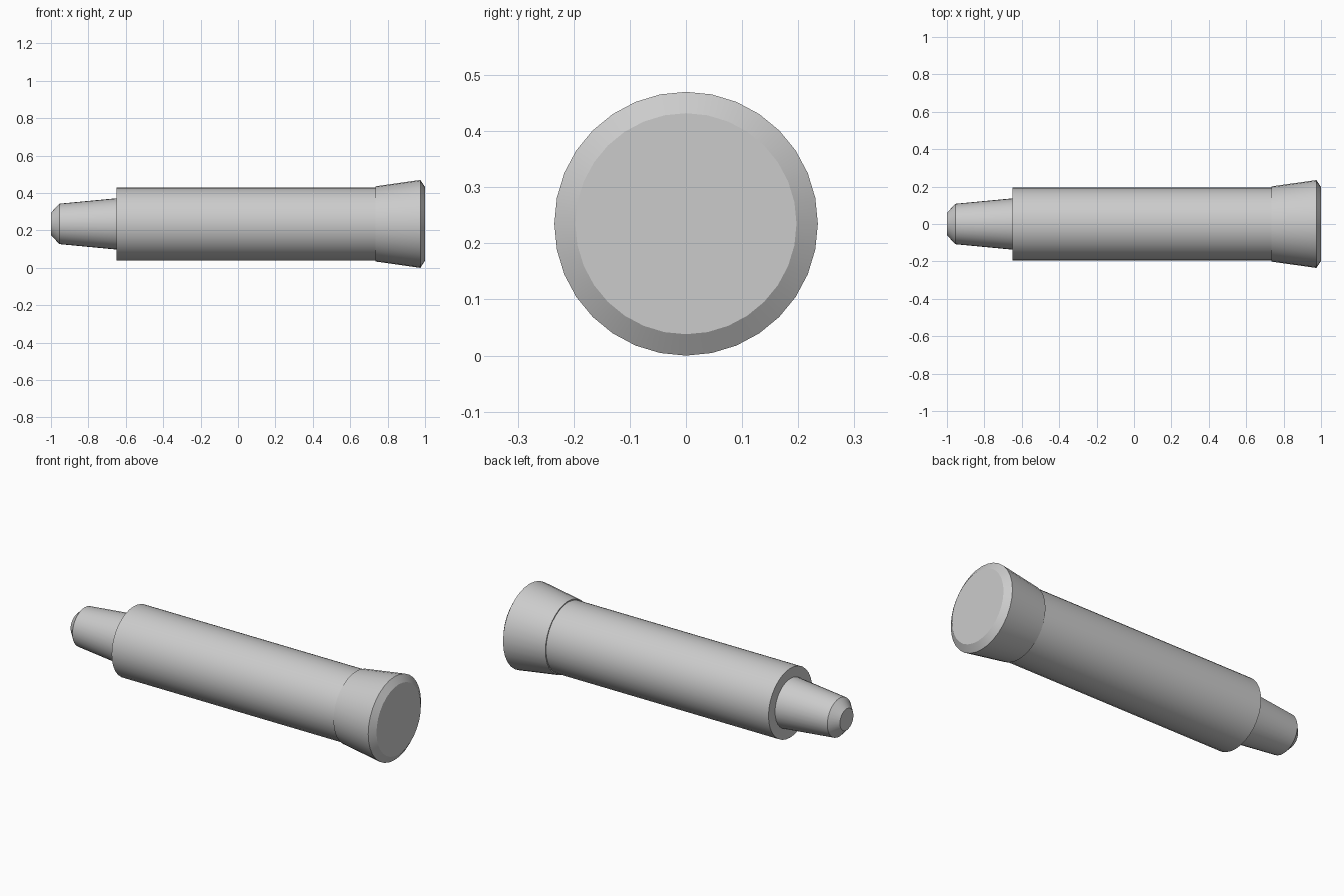
import bpy
import bmesh
from math import radians, tau
from mathutils import Vector

SIDES = 32
AXIS_HEIGHT = 0.235

cube = bpy.data.objects.get("Cube")
if cube:
    bpy.data.objects.remove(cube, do_unlink=True)

grey = bpy.data.materials.new("plain_grey")
grey.use_nodes = True
colour = (0.6, 0.6, 0.6, 1.0)
grey.diffuse_color = colour
grey.node_tree.nodes["Principled BSDF"].inputs["Base Color"].default_value = colour


def turned_part(name, profile):
    """Revolve (x, radius) points around the long axis into a closed solid."""
    bm = bmesh.new()
    points = [(profile[0][0], 0)] + profile + [(profile[-1][0], 0)]
    verts = [bm.verts.new((x, 0, r)) for x, r in points]
    edges = [bm.edges.new(pair) for pair in zip(verts, verts[1:])]
    bmesh.ops.spin(bm, geom=verts + edges, cent=Vector(), axis=(1, 0, 0),
                   angle=tau, steps=SIDES, use_duplicate=False)
    bmesh.ops.remove_doubles(bm, verts=bm.verts, dist=0.0005)
    bmesh.ops.recalc_face_normals(bm, faces=bm.faces)
    mesh = bpy.data.meshes.new(name)
    bm.to_mesh(mesh)
    bm.free()
    mesh.materials.append(grey)
    obj = bpy.data.objects.new(name, mesh)
    obj.location.z = AXIS_HEIGHT
    bpy.context.collection.objects.link(obj)
    bpy.ops.object.select_all(action="DESELECT")
    obj.select_set(True)
    bpy.context.view_layer.objects.active = obj
    bpy.ops.object.shade_smooth_by_angle(angle=radians(30))
    return obj


# Tapered tip with a chamfered end
turned_part("tapered_tip", [(-1.0, 0.06), (-0.955, 0.108), (-0.65, 0.137)])

# Long straight shaft
turned_part("shaft", [(-0.65, 0.195), (0.735, 0.195)])

# Flared head with a chamfered rim
turned_part("flared_head", [(0.735, 0.201), (0.975, 0.235), (1.0, 0.197)])
